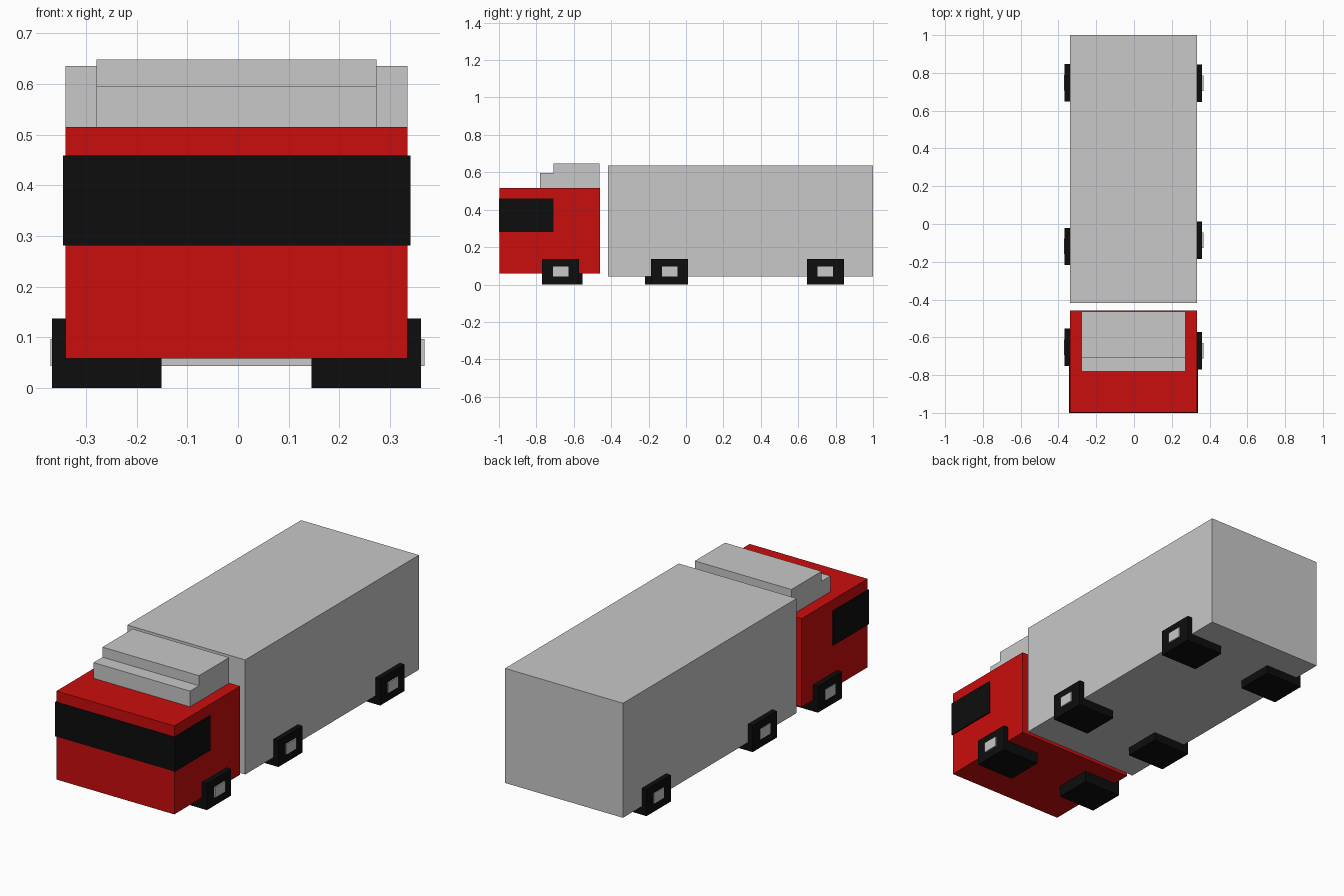
import bpy

cube = bpy.data.objects.get("Cube")
if cube:
    bpy.data.objects.remove(cube, do_unlink=True)


def material(name, colour):
    mat = bpy.data.materials.new(name)
    mat.use_nodes = True
    mat.diffuse_color = (*colour, 1)
    bsdf = next(n for n in mat.node_tree.nodes if n.type == 'BSDF_PRINCIPLED')
    bsdf.inputs["Base Color"].default_value = (*colour, 1)
    return mat


red = material("cab red", (0.59, 0.004, 0.004))
grey = material("light grey", (0.58, 0.58, 0.58))
black = material("rubber black", (0.004, 0.004, 0.004))


def box(name, x, y, z, mat):
    """Box spanning the given (low, high) ranges."""
    spans = (x, y, z)
    bpy.ops.mesh.primitive_cube_add(size=1, location=[(a + b) / 2 for a, b in spans])
    obj = bpy.context.object
    obj.name = obj.data.name = name
    obj.scale = [b - a for a, b in spans]
    bpy.ops.object.transform_apply(location=False, rotation=False, scale=True)
    obj.data.materials.append(mat)
    return obj


# Cargo box and cab
body_x = (-0.34, 0.334)
box("cargo_box", body_x, (-0.418, 1.0), (0.043, 0.635), grey)
box("cab", body_x, (-0.997, -0.459), (0.058, 0.515), red)

# Wraparound window band, standing just proud of the cab
box("window_band", (-0.345, 0.34), (-1.0, -0.709), (0.281, 0.459), black)

# Stepped wind deflector on the cab roof
roof_x = (-0.279, 0.273)
box("deflector_lower", roof_x, (-0.781, -0.462), (0.515, 0.596), grey)
box("deflector_upper", roof_x, (-0.708, -0.462), (0.596, 0.648), grey)

# Square wheels with hub blocks; the right-hand row sits slightly differently
rows = {
    "left": ((0.145, 0.361), (0.355, 0.368), (-0.67, -0.087, 0.745)),
    "right": ((-0.367, -0.151), (-0.37, -0.36), (-0.652, -0.119, 0.747)),
}
for side, (wheel_x, hub_x, centres) in rows.items():
    for axle, y in zip(("front", "middle", "rear"), centres):
        box(f"{axle}_{side}_wheel", wheel_x, (y - 0.099, y + 0.099), (0, 0.137), black)
        box(f"{axle}_{side}_hub", hub_x, (y - 0.041, y + 0.041), (0.043, 0.097), grey)
